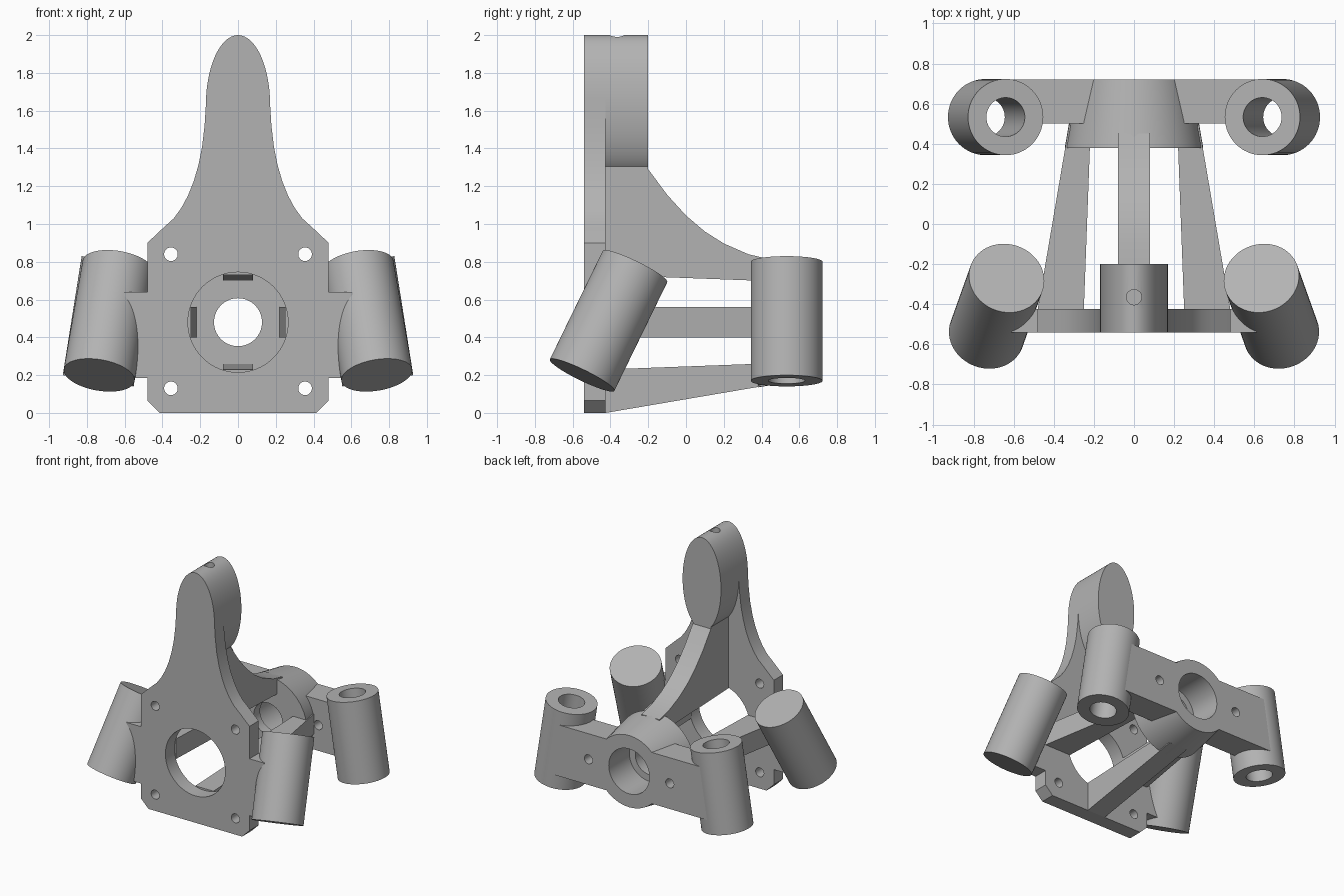
import bpy, bmesh, math
from mathutils import Vector

if "Cube" in bpy.data.objects:
    bpy.data.objects.remove(bpy.data.objects["Cube"])

GREY = (0.45, 0.45, 0.45, 1)
metal = bpy.data.materials.new("plain grey")
metal.diffuse_color = GREY
metal.use_nodes = True
metal.node_tree.nodes["Principled BSDF"].inputs["Base Color"].default_value = GREY

FRONT, PLATE_BACK, HUB_FRONT, BACK = -0.54, -0.425, 0.38, 0.72
AXIS_Z = 0.48          # height of the main bore
RIB = 0.08             # half thickness of the ribs
parts = []


def finish(name, bm, keep=True):
    bmesh.ops.recalc_face_normals(bm, faces=bm.faces)
    mesh = bpy.data.meshes.new(name)
    bm.to_mesh(mesh)
    bm.free()
    obj = bpy.data.objects.new(name, mesh)
    bpy.context.collection.objects.link(obj)
    mesh.materials.append(metal)
    if keep:
        parts.append(obj)
    return obj


def prism(name, outline, axis, low, high):
    """Extrude a 2D outline along the named axis."""
    place = {"x": lambda a, b, t: (t, a, b),
             "y": lambda a, b, t: (a, t, b),
             "z": lambda a, b, t: (a, b, t)}[axis]
    bm = bmesh.new()
    face = bm.faces.new([bm.verts.new(place(a, b, low)) for a, b in outline])
    new = bmesh.ops.extrude_face_region(bm, geom=[face])["geom"]
    shift = Vector(place(0, 0, high - low))
    bmesh.ops.translate(bm, vec=shift, verts=[v for v in new if isinstance(v, bmesh.types.BMVert)])
    return finish(name, bm)


def rod(name, start, end, r1, r2=None, keep=True):
    """Round bar or cone between two points."""
    start, end = Vector(start), Vector(end)
    bm = bmesh.new()
    bmesh.ops.create_cone(bm, cap_ends=True, segments=64, radius1=r1,
                          radius2=r1 if r2 is None else r2, depth=(end - start).length)
    turn = (end - start).to_track_quat("Z", "Y").to_matrix().to_4x4()
    turn.translation = (start + end) / 2
    bm.transform(turn)
    return finish(name, bm, keep)


def drill(objs, start, end, radius):
    """Cut a round hole through every given object."""
    cutter = rod("drill", start, end, radius, keep=False)
    cutter.hide_render = True
    for obj in objs:
        mod = obj.modifiers.new("hole", "BOOLEAN")
        mod.operation, mod.solver, mod.object = "DIFFERENCE", "EXACT", cutter
        graph = bpy.context.evaluated_depsgraph_get()
        mesh = bpy.data.meshes.new_from_object(obj.evaluated_get(graph))
        obj.modifiers.clear()
        obj.data = mesh
    bpy.data.objects.remove(cutter)


def drill_y(objs, x, z, radius, low=-1, high=1):
    drill(objs, (x, low, z), (x, high, z), radius)


# Front plate with its tapering neck, and the thick eye at the top
def ellipse(angle):
    return (0.17 * math.cos(angle), 1.63 + 0.37 * math.sin(angle))


side = [(0.415, 0), (0.48, 0.065), (0.48, 0.9), (0.39, 0.985), (0.34, 1.03), (0.3, 1.085),
        (0.265, 1.15), (0.235, 1.225), (0.21, 1.31), (0.19, 1.41), (0.177, 1.52)]
dome = [ellipse(math.pi * i / 32) for i in range(33)]
plate = prism("front_plate", side + dome + [(-x, z) for x, z in reversed(side)],
              "y", FRONT, PLATE_BACK)
eye = prism("top_eye", [ellipse(math.pi * i / 32) for i in range(64)], "y", PLATE_BACK, -0.2)
drill_y([plate], 0, AXIS_Z, 0.265)
for x in (-0.355, 0.355):
    for z in (0.13, 0.84):
        drill_y([plate], x, z, 0.036)
drill_y([plate, eye], 0, 1.63, 0.097)
drill([eye], (0, -0.365, 1.63), (0, -0.365, 2.1), 0.038)

# Rear hub, stepped bore
hub = rod("rear_hub", (0, HUB_FRONT, AXIS_Z), (0, BACK, AXIS_Z), 0.345, 0.287)
drill_y([hub], 0, AXIS_Z, 0.127)
drill_y([hub], 0, AXIS_Z, 0.18, 0.46, 1)

# Four ribs from plate to hub
prism("top_rib", [(PLATE_BACK, 0.73), (PLATE_BACK, 1.4), (-0.2, 1.4), (-0.2, 1.29), (-0.1, 1.155),
                  (0, 1.045), (0.1, 0.96), (0.2, 0.897), (0.33, 0.84), (0.45, 0.812),
                  (0.45, 0.75), (HUB_FRONT, 0.70)], "x", -RIB, RIB)
rib = [(0.25, PLATE_BACK), (0.48, PLATE_BACK), (0.343, HUB_FRONT), (0.323, 0.5), (0.22, HUB_FRONT)]
prism("bottom_rib", [(y, AXIS_Z - r) for r, y in rib], "x", -RIB, RIB)

for s, label in ((1, "left"), (-1, "right")):
    prism(label + "_rib", [(s * r, y) for r, y in rib], "z", AXIS_Z - RIB, AXIS_Z + RIB)

    # Rear arm and its upright sleeve
    arm = prism(label + "_rear_arm", [(s * 0.19, 0.275), (s * 0.19, 0.685), (s * 0.655, 0.685),
                                      (s * 0.72, 0.275)], "y", 0.5, BACK)
    drill_y([arm], s * 0.36, AXIS_Z, 0.036)
    drill_y([arm], 0, AXIS_Z, 0.24)
    top, bottom = (s * 0.64, 0.533, 0.80), (s * 0.74, 0.533, 0.17)
    rear = rod(label + "_rear_sleeve", bottom, top, 0.19)

    # Front web and its leaning sleeve
    web = prism(label + "_front_web", [(s * 0.48, 0.185), (s * 0.48, 0.64), (s * 0.61, 0.64),
                                       (s * 0.61, 0.185)], "y", FRONT, PLATE_BACK)
    ftop, fbottom = (s * 0.635, -0.27, 0.775), (s * 0.735, -0.55, 0.20)
    front = rod(label + "_front_sleeve", fbottom, ftop, 0.19)

    # Sleeve bores, run past both ends
    for objs, a, b in (([arm, rear], top, bottom), ([web, front], ftop, fbottom)):
        a, b = Vector(a), Vector(b)
        drill(objs, a + (a - b) * 0.3, b - (a - b) * 0.3, 0.097)

# Smooth round walls, keep hard edges
bpy.ops.object.select_all(action="DESELECT")
for obj in parts:
    obj.select_set(True)
bpy.context.view_layer.objects.active = parts[0]
bpy.ops.object.shade_smooth_by_angle(angle=math.radians(30))
